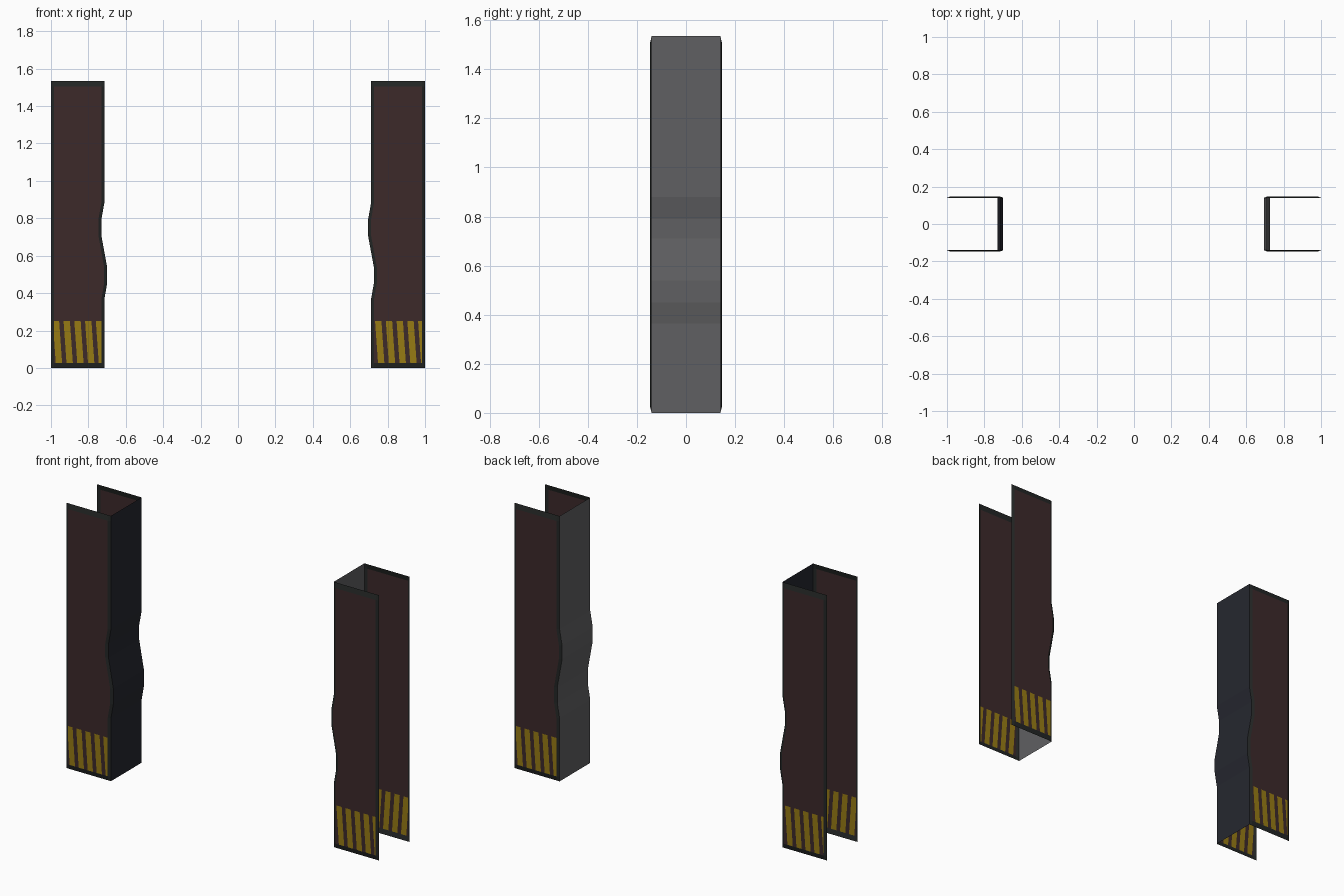
import bpy, bmesh
from mathutils import Vector

if "Cube" in bpy.data.objects:
    bpy.data.objects.remove(bpy.data.objects["Cube"])


def srgb(h):
    out = []
    for i in (0, 2, 4):
        c = int(h[i:i + 2], 16) / 255
        out.append(c / 12.92 if c <= 0.04045 else ((c + 0.055) / 1.055) ** 2.4)
    return (*out, 1)


def material(name, h):
    m = bpy.data.materials.new(name)
    m.diffuse_color = srgb(h)
    m.use_nodes = True
    m.node_tree.nodes["Principled BSDF"].inputs["Base Color"].default_value = m.diffuse_color
    return m


TRIM = material("dark trim", "232625")
BROWN = material("dark brown panel", "3c292a")
YELLOW = material("hazard yellow", "977b14")
NAVY = material("dark navy", "25272f")
GREY = material("mid grey", "606062")

# height levels and sideways dent of the web
H = 1.535
WAVE = [(0, 0), (0.365, 0), (0.45, 0.015), (0.54, 0.015),
        (0.71, -0.016), (0.79, -0.016), (0.88, 0), (H, 0)]
Y_RIM, Y_PANEL = 0.140, 0.147
EDGE, BOTTOM, TOP = 0.016, 0.027, 0.03
STRIPE_TOP, PITCH, WIDTH, SLOPE = 0.25, 0.0575, 0.034, -0.07


def finish(bm, name, mats, outward):
    bm.normal_update()
    for f in list(bm.faces):
        if f.normal.dot(outward) < 0:
            f.normal_flip()
    me = bpy.data.meshes.new(name)
    bm.to_mesh(me)
    bm.free()
    for m in mats:
        me.materials.append(m)
    ob = bpy.data.objects.new(name, me)
    bpy.context.collection.objects.link(ob)


def flange(name, x_open, x_web, side):
    """Sheet with a sloped dark rim, brown panel and slanted stripes."""
    bm = bmesh.new()
    inward = 1 if x_web > x_open else -1
    levels = [WAVE[0], (BOTTOM, 0)] + WAVE[1:-1] + [(H - TOP, 0), WAVE[-1]]
    rows = []
    for i, (z, d) in enumerate(levels):
        y_mid = Y_RIM if i in (0, len(levels) - 1) else Y_PANEL
        xs = [x_open, x_open + inward * EDGE, x_web + d - inward * EDGE, x_web + d]
        ys = [Y_RIM, y_mid, y_mid, Y_RIM]
        rows.append([bm.verts.new((x, side * y, z)) for x, y in zip(xs, ys)])
    for i in range(len(rows) - 1):
        for j in range(3):
            f = bm.faces.new((rows[i][j], rows[i][j + 1], rows[i + 1][j + 1], rows[i + 1][j]))
            f.material_index = int(j == 1 and 0 < i < len(rows) - 2)

    def cut(faces, co, no):
        geom = set(faces)
        for f in faces:
            geom.update(f.verts)
            geom.update(f.edges)
        bmesh.ops.bisect_plane(bm, geom=list(geom), plane_co=co, plane_no=no, dist=1e-6)

    def low_panel():
        return [f for f in bm.faces if f.material_index == 1
                and f.calc_center_median().z < STRIPE_TOP]

    # stripes, measured from the left edge as seen from outside
    cut([f for f in bm.faces if f.material_index == 1], (0, 0, STRIPE_TOP), (0, 0, 1))
    lo, hi = min(x_open, x_web), max(x_open, x_web)
    left, s = (lo, 1) if side < 0 else (hi, -1)
    start = 0.0255 + (0.012 if abs(left - x_web) < 1e-6 else 0) - PITCH
    for k in range(7):
        for off in (0, WIDTH):
            u = start + k * PITCH + off
            cut(low_panel(), (left + s * u, 0, BOTTOM), Vector((s, 0, -SLOPE)))
    for f in low_panel():
        c = f.calc_center_median()
        u = (c.x - left) * s - start - SLOPE * (c.z - BOTTOM)
        if u % PITCH < WIDTH:
            f.material_index = 2
    finish(bm, name, (TRIM, BROWN, YELLOW), Vector((0, side, 0)))


def web(name, x_web, inward, mat):
    """Dented sheet joining the two flanges."""
    bm = bmesh.new()
    rows = [[bm.verts.new((x_web + d, y, z)) for y in (-Y_RIM, Y_RIM)] for z, d in WAVE]
    for a, b in zip(rows, rows[1:]):
        bm.faces.new((a[0], a[1], b[1], b[0]))
    finish(bm, name, (mat,), Vector((inward, 0, 0)))


# two channel posts, open on their outer sides
for label, x_open, x_web, mat in (("left", -1, -0.715, NAVY), ("right", 1, 0.711, GREY)):
    flange(label + "_post_front_flange", x_open, x_web, -1)
    flange(label + "_post_back_flange", x_open, x_web, 1)
    web(label + "_post_web", x_web, 1 if x_web > x_open else -1, mat)
